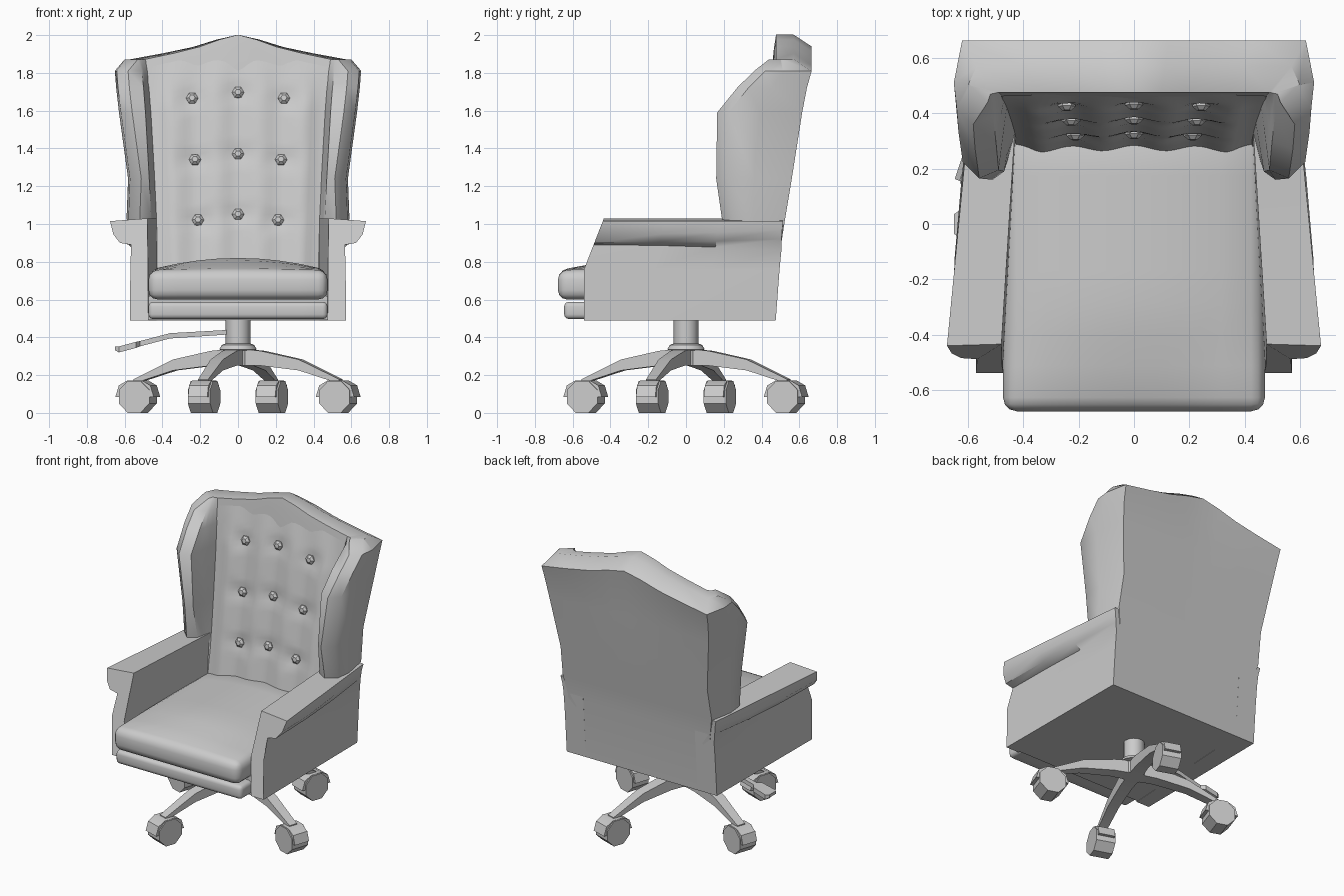
import bpy, bmesh, math
from mathutils import Matrix, Vector

if "Cube" in bpy.data.objects:
    bpy.data.objects.remove(bpy.data.objects["Cube"])


def finish(name, bm, angle=35, matrix=None):
    bmesh.ops.recalc_face_normals(bm, faces=bm.faces)
    me = bpy.data.meshes.new(name)
    if matrix:
        bm.transform(matrix)
    bm.to_mesh(me)
    bm.free()
    me.shade_smooth()
    me.set_sharp_from_angle(angle=math.radians(angle))
    ob = bpy.data.objects.new(name, me)
    bpy.context.collection.objects.link(ob)
    return ob


def loft(name, rings, ladder=False, angle=35, matrix=None):
    """Skin a list of equal closed rings and cap both ends."""
    bm = bmesh.new()
    vs = [[bm.verts.new(p) for p in r] for r in rings]
    n = len(rings[0])
    for a, b in zip(vs, vs[1:]):
        for i in range(n):
            bm.faces.new((a[i], a[(i + 1) % n], b[(i + 1) % n], b[i]))
    for r in (vs[0], vs[-1]):
        if ladder:
            for i in range(n // 2 - 1):
                bm.faces.new((r[i], r[i + 1], r[n - 2 - i], r[n - 1 - i]))
        else:
            bm.faces.new(r)
    return finish(name, bm, angle, matrix)


def cushion(name, x, y0, y1, z0, z1, bevel, crown):
    """Rounded box with a domed top."""
    bm = bmesh.new()
    bmesh.ops.create_cube(bm, size=1)
    for v in bm.verts:
        v.co = (v.co.x * 2 * x, y0 + (v.co.y + .5) * (y1 - y0), z0 + (v.co.z + .5) * (z1 - z0))
    bmesh.ops.bevel(bm, geom=bm.edges[:], offset=bevel, segments=3, profile=.5, affect='EDGES')
    long = [e for e in bm.edges if e.calc_length() > 2.5 * bevel and
            abs(e.verts[0].co.z - e.verts[1].co.z) < .01]
    bmesh.ops.subdivide_edges(bm, edges=long, cuts=7, use_grid_fill=True)
    for v in bm.verts:
        t = (v.co.z - z0) / (z1 - z0)
        v.co.z += crown * t * (1 - (v.co.x / x) ** 2) * min(1, (v.co.y - y0) / .35)
    return finish(name, bm, 50)


# Winged back shell: U-shaped sections stacked upwards
def front_y(z):
    return .30 + .165 * (z - .8)


FR = [0, .2, .42, .7, 1]
CREST = [1, .8, .5, .24, 0]
# z, crest factor, outer x, back y, wing front y, crease x
LEVELS = [(.49, 0, .565, .475, .25, .42), (.90, 0, .565, .505, .22, .425),
          (1.03, 0, .59, .525, .19, .43), (1.24, 0, .582, .56, .16, .44),
          (1.59, .2, .63, .615, .165, .46), (1.72, .6, .645, .64, .27, .47),
          (1.81, 1, .652, .665, .36, .48), (1.872, 1, .60, .57, .44, .49)]
rings = []
for z, k, xo, yb, yf, xc in LEVELS:
    yc = front_y(z)
    xi, yi = xc + .03, yf + .03
    outer = [(f * (xo - .03), yb, z + .13 * k * c) for f, c in zip(FR, CREST)]
    outer += [(xo, (yb + yf) / 2, z), (xo - .01, yf + .06, z), (xo - .07, yf, z)]
    inner = [(f * xc, yc, z + .13 * k * c) for f, c in zip(FR, CREST)]
    inner += [(xc + (xi - xc) * t, yc + (yi - yc) * t, z) for t in (1 / 3, 2 / 3, 1)]
    flip = lambda ps: [(-x, y, h) for x, y, h in ps[:0:-1]]
    rings.append(flip(outer) + outer + (flip(inner) + inner)[::-1])
loft("back_shell", rings, ladder=True, angle=42)

# Tufted front panel and its buttons
BUTTONS = [(s * x, z + (0 if s else .03)) for x, z in ((.243, 1.665), (.228, 1.34), (.212, 1.02))
           for s in (-1, 0, 1)]


def crest_at(f):
    for i in range(4):
        if f <= FR[i + 1]:
            t = (f - FR[i]) / (FR[i + 1] - FR[i])
            return CREST[i] + (CREST[i + 1] - CREST[i]) * t
    return 0


def tuft_y(x, z, edge=1):
    dip = max(math.exp(-((x - a) ** 2 + (z - b) ** 2) / .006) for a, b in BUTTONS)
    channel = .5 + .5 * math.cos(2 * math.pi * x / .225)
    return front_y(z) - .006 - .032 * edge * (1 - max(dip, .6 * channel))


bm = bmesh.new()
NX, NZ = 36, 36
grid = []
for j in range(NZ + 1):
    row = []
    for i in range(NX + 1):
        u, t = i / NX * 2 - 1, j / NZ
        top = 1.83 + .13 * crest_at(abs(u))
        z = .72 + (top - .72) * t
        x = u * (.425 + .055 * t)
        edge = min(1, (1 - abs(u)) * 5) * min(1, (1 - t) * 5)
        row.append(bm.verts.new((x, tuft_y(x, z, edge), z)))
    grid.append(row)
for a, b in zip(grid, grid[1:]):
    for i in range(NX):
        bm.faces.new((a[i], a[i + 1], b[i + 1], b[i]))
finish("tufted_panel", bm, 60)


def circle(r, z, n):
    return [(r * math.cos(2 * math.pi * i / n), r * math.sin(2 * math.pi * i / n), z) for i in range(n)]


for x, z in BUTTONS:
    m = Matrix.Translation((x, tuft_y(x, z), z)) @ Matrix.Rotation(math.radians(82), 4, 'X')
    loft("button", [circle(.032, -.015, 6), circle(.032, .012, 6), circle(.016, .026, 6)], matrix=m)

# Arms: scrolled profile swept from slanted front to back
FRONT = [(.475, .49), (.572, .49), (.57, .76), (.566, .89), (.625, .90), (.66, .945), (.677, 1.015),
         (.48, 1.03), (.476, .76)]
BACK = [(.42, .49), (.565, .49), (.565, .76), (.565, .86), (.57, .92), (.575, .97), (.585, 1.015),
        (.42, 1.03), (.42, .76)]
for side, label in ((-1, "left"), (1, "right")):
    rings = []
    for t in (0, .35, .65, 1):
        ring = []
        for (xa, z), (xb, zb) in zip(FRONT, BACK):
            ya = -.54 + max(0, z - .76) * .39
            yb = .475 + .075 * (z - .49)
            w = t if z < .89 or z > 1 else t * t
            ring.append((side * (xa + (xb - xa) * w), ya + (yb - ya) * t, z + (zb - z) * t * t))
        rings.append(ring)
    loft(label + "_arm", rings)

# Seat: frame underneath, front rail and crowned cushion
loft("seat_frame", [[(-.5, -.53, z), (.5, -.53, z), (.5, .47, z), (-.5, .47, z)] for z in (.491, .62)])
cushion("front_rail", .474, -.645, -.3, .497, .588, .025, 0)
cushion("seat_cushion", .474, -.678, .34, .6, .755, .05, .065)

# Central column and hub
loft("column", [circle(r, z, 16) for r, z in ((.07, .25), (.07, .33), (.1, .335), (.085, .36),
                                            (.065, .368), (.065, .5))])

# Tilt lever with flat paddle
loft("tilt_lever", [[(x, -w, z - h), (x, w, z - h), (x, w, z + h), (x, -w, z + h)]
                    for x, z, w, h in ((-.04, .428, .015, .012), (-.36, .408, .015, .014),
                                       (-.52, .366, .018, .014), (-.54, .36, .045, .016),
                                       (-.63, .336, .05, .016), (-.652, .342, .035, .01))])

# Four arched legs with hooded casters
LEG = [(.02, .34, .25, .045), (.14, .328, .25, .04), (.35, .283, .225, .035), (.575, .178, .155, .028)]
for i in range(4):
    rot = Matrix.Rotation(math.radians(-18.7 + 90 * i), 4, 'Z')
    loft("leg", [[(r, -w, b), (r, w, b), (r, w, t), (r, -w, t)] for r, t, b, w in LEG], matrix=rot)
    ang = [math.pi / 4 * (k + .5) for k in range(8)]
    R = .085 / math.cos(math.pi / 8)
    wheel = [(R * math.cos(a), .085 + R * math.sin(a)) for a in ang]
    hood = [(.107, .085), (.088, .145), (.04, .172), (-.04, .172), (-.088, .145), (-.107, .085)]
    for name, prof, w in (("caster_wheel", wheel, .062), ("caster_hood", hood, .054)):
        loft(name, [[(.56 + x, y, z) for x, z in prof] for y in (-w, w)], matrix=rot)
